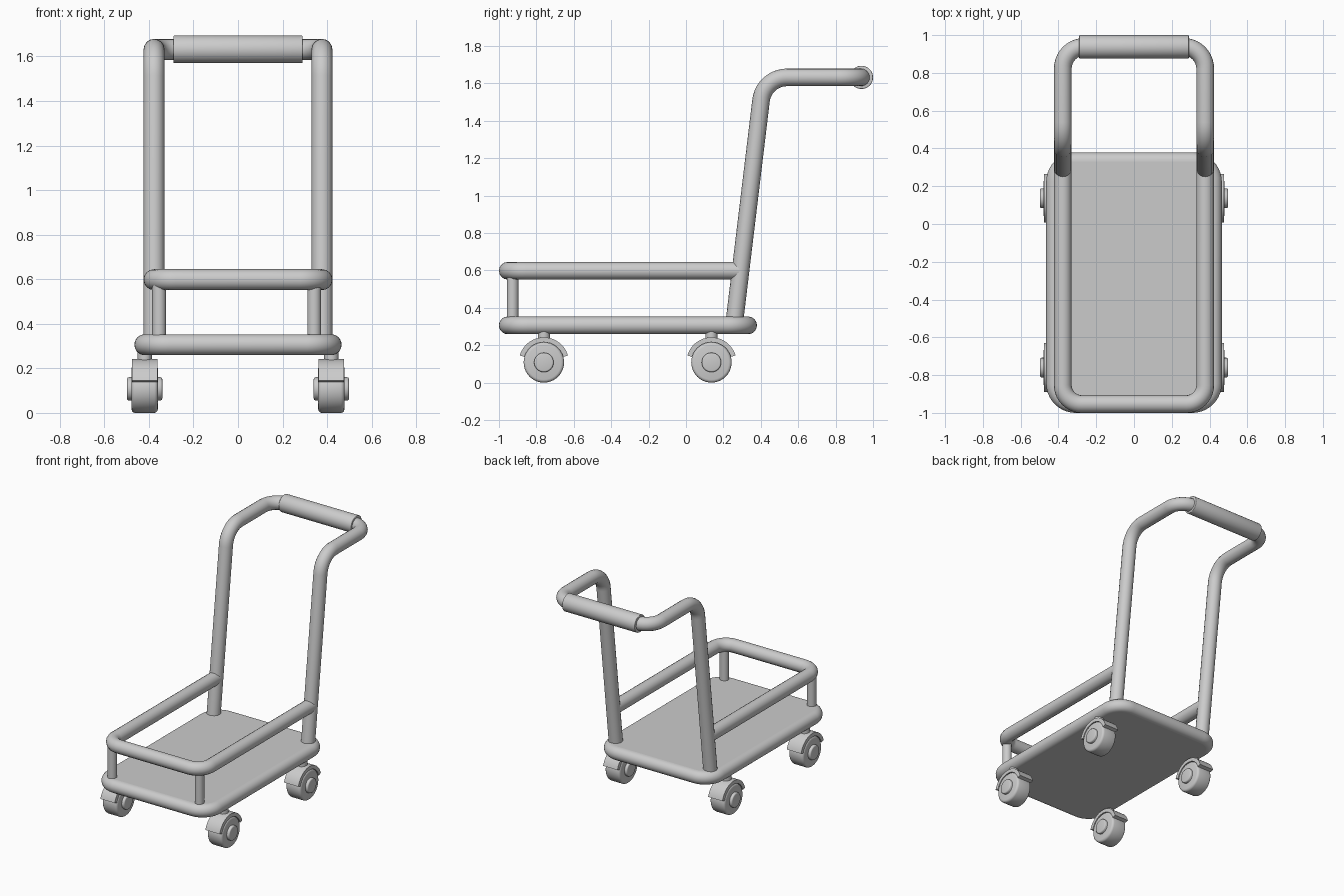
import bpy
import bmesh
import math
from mathutils import Vector, Matrix

if "Cube" in bpy.data.objects:
    bpy.data.objects.remove(bpy.data.objects["Cube"])

grey = bpy.data.materials.new("plain_grey")
grey.use_nodes = True
COLOUR = (0.6, 0.6, 0.6, 1)
grey.diffuse_color = COLOUR
grey.node_tree.nodes["Principled BSDF"].inputs["Base Color"].default_value = COLOUR


def finish(obj):
    """Give the part its material and smooth shading with sharp edges."""
    obj.data.materials.clear()
    obj.data.materials.append(grey)
    bpy.ops.object.select_all(action='DESELECT')
    obj.select_set(True)
    bpy.context.view_layer.objects.active = obj
    bpy.ops.object.shade_smooth_by_angle(angle=math.radians(40))
    return obj


def fillet(points, radius, closed=False, steps=10):
    """Round the inner corners of a path with circular arcs."""
    pts = [Vector(p) for p in points]
    out = []
    for i, p in enumerate(pts):
        if not closed and i in (0, len(pts) - 1):
            out.append(p)
            continue
        a = (pts[i - 1] - p).normalized()
        b = (pts[(i + 1) % len(pts)] - p).normalized()
        half = a.angle(b) / 2
        centre = p + (a + b).normalized() * radius / math.sin(half)
        start = p + a * radius / math.tan(half) - centre
        end = p + b * radius / math.tan(half) - centre
        sweep = start.angle(end)
        for k in range(steps + 1):
            t = k / steps
            out.append(centre + (start * math.sin((1 - t) * sweep)
                                 + end * math.sin(t * sweep)) / math.sin(sweep))
    return out


def curve_part(name, path, radius, filled=False):
    """Round tube along a path, or a filled slab with a half-round edge."""
    curve = bpy.data.curves.new(name, 'CURVE')
    curve.dimensions = '2D' if filled else '3D'
    curve.fill_mode = 'BOTH' if filled else 'FULL'
    curve.bevel_depth = radius
    curve.bevel_resolution = 6
    curve.use_fill_caps = not filled
    spline = curve.splines.new('POLY')
    spline.points.add(len(path) - 1)
    for point, co in zip(spline.points, path):
        point.co = (*co, 1)
    spline.use_cyclic_u = filled
    obj = bpy.data.objects.new(name, curve)
    bpy.context.collection.objects.link(obj)
    bpy.ops.object.select_all(action='DESELECT')
    obj.select_set(True)
    bpy.context.view_layer.objects.active = obj
    bpy.ops.object.convert(target='MESH')
    return finish(bpy.context.object)


def cylinder(name, centre, radius, depth, axis='Z', bevel=0):
    """Cylinder along X or Z, with optional rounded rims."""
    bm = bmesh.new()
    bmesh.ops.create_cone(bm, cap_ends=True, segments=40, radius1=radius,
                          radius2=radius, depth=depth)
    if bevel:
        rims = [e for e in bm.edges if abs(e.verts[0].co.z - e.verts[1].co.z) < depth / 2]
        bmesh.ops.bevel(bm, geom=rims, offset=bevel, segments=3, profile=0.5,
                        affect='EDGES')
    if axis == 'X':
        bm.transform(Matrix.Rotation(math.pi / 2, 4, 'Y'))
    bm.transform(Matrix.Translation(centre))
    return mesh_part(name, bm)


def mesh_part(name, bm):
    bmesh.ops.recalc_face_normals(bm, faces=bm.faces)
    mesh = bpy.data.meshes.new(name)
    bm.to_mesh(mesh)
    bm.free()
    obj = bpy.data.objects.new(name, mesh)
    bpy.context.collection.objects.link(obj)
    return finish(obj)


def fender(name, centre, inner, outer, width, low_angle):
    """Thick arched band over a wheel."""
    bm = bmesh.new()
    steps = 24
    rings = []
    for i in range(steps + 1):
        a = low_angle + (math.pi - 2 * low_angle) * i / steps
        rings.append([bm.verts.new((x, r * math.cos(a), r * math.sin(a)))
                      for x, r in ((-width / 2, inner), (width / 2, inner),
                                   (width / 2, outer), (-width / 2, outer))])
    for a, b in zip(rings, rings[1:]):
        for k in range(4):
            n = (k + 1) % 4
            bm.faces.new((a[k], a[n], b[n], b[k]))
    bm.faces.new(rings[0])
    bm.faces.new(rings[-1])
    bm.transform(Matrix.Translation(centre))
    return mesh_part(name, bm)


TUBE = 0.047
SIDE = 0.377

# Platform with a half-round edge
deck_x, deck_front, deck_back = 0.418, -0.953, 0.332
corners = [(-deck_x, deck_front, 0), (deck_x, deck_front, 0),
           (deck_x, deck_back, 0), (-deck_x, deck_back, 0)]
platform = curve_part("platform", fillet(corners, 0.11, closed=True), TUBE, filled=True)
platform.location.z = 0.306

# Push handle: leaning posts, bent back and joined by a crossbar
bar_y, bar_z = 0.938, 1.632
post, bend = Vector((SIDE, 0.257, 0.31)), Vector((SIDE, 0.416, bar_z))
right_half = fillet([post, bend, (SIDE, bar_y, bar_z)], 0.14)[:-1]
left_half = [Vector((-p.x, p.y, p.z)) for p in reversed(right_half)]
bar = fillet([right_half[-1], (SIDE, bar_y, bar_z), (-SIDE, bar_y, bar_z),
              left_half[0]], 0.115)
curve_part("push_handle", right_half + bar[1:-1] + left_half, TUBE)
cylinder("handle_grip", (0, bar_y, bar_z), 0.062, 0.58, 'X', 0.004)

# Guard rail around the front, with two short supports
rail_z, rail_end, rail_front = 0.598, 0.285, -0.953
curve_part("guard_rail", fillet([(SIDE, rail_end, rail_z), (SIDE, rail_front, rail_z),
                                 (-SIDE, rail_front, rail_z), (-SIDE, rail_end, rail_z)],
                                0.1), TUBE)
cylinder("left_rail_support", (0.342, -0.927, 0.45), 0.031, 0.28)
cylinder("right_rail_support", (-0.354, -0.927, 0.45), 0.031, 0.28)

# Casters
for side, x in (("left", 0.419), ("right", -0.419)):
    for end, y in (("front", -0.76), ("back", 0.136)):
        label = end + "_" + side + "_"
        hub = Vector((x, y, 0.108))
        cylinder(label + "wheel", hub, 0.108, 0.118, 'X', 0.016)
        cylinder(label + "hub", hub, 0.052, 0.158, 'X', 0.008)
        fender(label + "fender", hub, 0.108, 0.134, 0.114, math.radians(16))
        cylinder(label + "stem", (x, y, 0.25), 0.032, 0.06)
